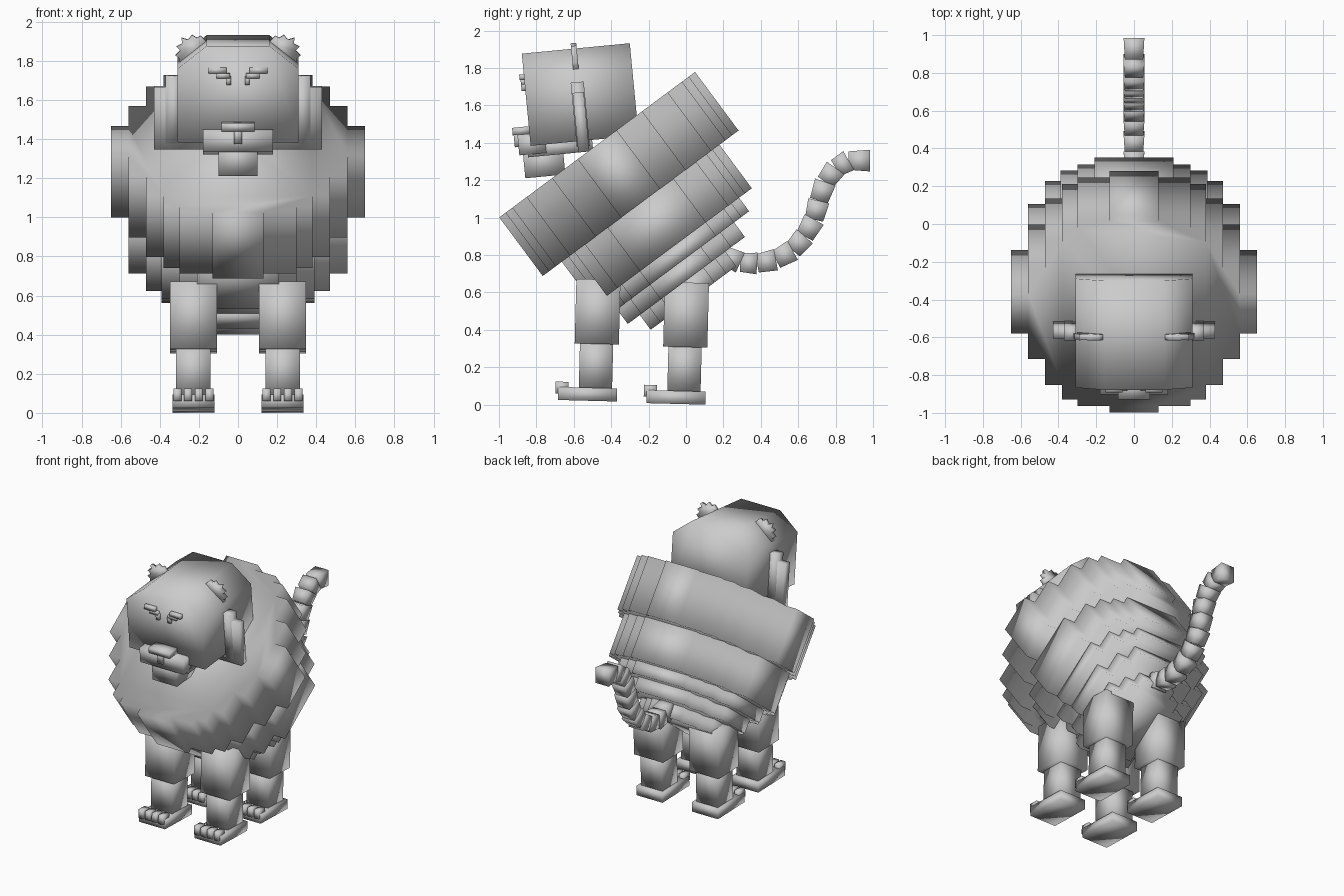
import bpy, bmesh, math
from mathutils import Matrix, Vector

if "Cube" in bpy.data.objects:
    bpy.data.objects.remove(bpy.data.objects["Cube"])

grey = bpy.data.materials.new("stone_grey")
grey.diffuse_color = (0.6, 0.6, 0.6, 1)
grey.use_nodes = True
grey.node_tree.nodes["Principled BSDF"].inputs["Base Color"].default_value = grey.diffuse_color


def finish(name, bm, matrix=Matrix()):
    bmesh.ops.recalc_face_normals(bm, faces=bm.faces)
    for f in bm.faces:
        f.smooth = True
    bm.transform(matrix)
    mesh = bpy.data.meshes.new(name)
    bm.to_mesh(mesh)
    bm.free()
    mesh.materials.append(grey)
    ob = bpy.data.objects.new(name, mesh)
    bpy.context.collection.objects.link(ob)
    return ob


def add_box(bm, x, y, z):
    """Box from (low, high) ranges."""
    v = bmesh.ops.create_cube(bm, size=1)["verts"]
    for p in v:
        p.co = Vector([r[0] if c < 0 else r[1] for c, r in zip(p.co, (x, y, z))])
    return v


def boxes(name, ranges, matrix=Matrix()):
    bm = bmesh.new()
    for r in ranges:
        add_box(bm, *r)
    return finish(name, bm, matrix)


def prism(name, outline, axis, low, high, matrix=Matrix()):
    """Extrude an outline along y or z."""
    bm = bmesh.new()
    def at(p, h):
        return (p[0], h, p[1]) if axis == "y" else (p[0], p[1], h)
    a = [bm.verts.new(at(p, low)) for p in outline]
    b = [bm.verts.new(at(p, high)) for p in outline]
    bm.faces.new(a)
    bm.faces.new(b)
    for i in range(len(a)):
        j = (i + 1) % len(a)
        bm.faces.new((a[i], a[j], b[j], b[i]))
    return finish(name, bm, matrix)


def stepped_disc(pairs, shift):
    """Stepped circle outline from (half width, half height) pairs, widest first."""
    quarter = []
    for i, (w, h) in enumerate(pairs):
        quarter.append((w, h))
        if i + 1 < len(pairs):
            quarter.append((pairs[i + 1][0], h))
    flip = quarter[::-1]
    pts = (quarter + [(-x, y) for x, y in flip]
           + [(-x, -y) for x, y in quarter] + [(x, -y) for x, y in flip])
    return [(x, y + shift) for x, y in pts]


# Mane and body: tilted stack of stepped discs shrinking to the rear
tilt = Matrix.Translation((0, -0.475, 1.39)) @ Matrix.Rotation(math.radians(36.6), 4, "X")
layers = [
    ("mane", 0, 0.39, 0, [(.65, .13), (.56, .30), (.47, .47), (.38, .565), (.30, .61), (.13, .652)]),
    ("body_front", 0.39, 0.68, 0, [(.56, .22), (.47, .37), (.39, .44), (.30, .48), (.21, .525)]),
    ("body_middle", 0.68, 0.77, 0, [(.47, .22), (.39, .34), (.30, .39), (.21, .44)]),
    ("body_rear", 0.77, 0.867, -.05, [(.39, .17), (.30, .30), (.21, .39)]),
    ("rump", 0.867, 0.965, -.075, [(.30, .14), (.21, .22), (.13, .285)]),
]
for name, near, far, shift, pairs in layers:
    prism(name, stepped_disc(pairs, shift), "z", -far, -near, tilt)

# Legs with paws and four toes
for side, sx in (("left", 1), ("right", -1)):
    for end, y, lift in (("front", -0.485, 0.02), ("back", -0.012, 0.003)):
        lean = (Matrix.Translation((sx * 0.228, y, lift)) @ Matrix.Rotation(math.radians(-1.5), 4, "X"))
        boxes(f"{end}_{side}_upper_leg", [((-.12, .12), (-.118, .118), (.305, .65))], lean)
        boxes(f"{end}_{side}_lower_leg", [((-.088, .088), (-.09, .088), (.07, .33))], lean)
        boxes(f"{end}_{side}_paw", [((-.107, .107), (-.20, .115), (0, .07))], lean)
        boxes(f"{end}_{side}_toes",
              [((c - .02, c + .02), (-.215, -.145), (.035, .098)) for c in (-.082, -.027, .027, .082)], lean)

# Head frame leans slightly forward
head = Matrix.Translation((0, -0.57, 1.6)) @ Matrix.Rotation(math.radians(5.5), 4, "X")
prism("skull", [(-.31, -.19), (.31, -.19), (.31, .187), (.16, .305), (-.16, .305), (-.31, .187)],
      "y", -.28, .30, head)
boxes("muzzle", [((-.18, .18), (-.345, -.2), (-.235, -.125))], head)
boxes("nose", [((-.085, .085), (-.37, -.26), (-.125, -.085)),
               ((-.02, .02), (-.365, -.32), (-.19, -.11))], head)
boxes("chin", [((-.10, .10), (-.325, -.11), (-.36, -.20))], head)
boxes("jaw", [((-.18, .18), (-.30, .05), (-.25, -.17))], head)

for side, sx in (("left", 1), ("right", -1)):
    mirror = head @ Matrix.Diagonal((sx, 1, 1, 1))
    # Cheek fur
    boxes(f"{side}_cheek", [((.18, .43), (-.03, .03), (-.25, .07)),
                            ((.29, .37), (-.035, .035), (-.22, .125))], mirror)
    # Brow with inner corner
    boxes(f"{side}_brow", [((.06, .15), (-.305, -.27), (.165, .195)),
                           ((.04, .11), (-.30, -.27), (.14, .165)),
                           ((.035, .06), (-.30, -.27), (.105, .15))], mirror)
    # Ear with a ragged tip
    prism(f"{side}_ear", [(.17, .15), (.30, .15), (.30, .215), (.32, .23), (.295, .255), (.315, .275),
                          (.285, .29), (.29, .32), (.255, .31), (.235, .335), (.21, .32),
                          (.19, .33), (.16, .30)], "y", -.015, .015, mirror)

# Tail: chain of slightly flared boxes along a curve
path = [(.20, .80), (.29, .76), (.38, .755), (.48, .775), (.57, .825), (.635, .90), (.685, .99),
        (.71, 1.09), (.745, 1.19), (.80, 1.265), (.87, 1.305), (.985, 1.305)]
for i, (p, q) in enumerate(zip(path, path[1:]), 1):
    dy, dz = q[0] - p[0], q[1] - p[1]
    bm = bmesh.new()
    for v in add_box(bm, (-.055, .055), (0, math.hypot(dy, dz)), (-.058, .058)):
        if v.co.y == 0:
            v.co.x *= .88
            v.co.z *= .85
    place = Matrix.Translation((0, *p)) @ Matrix.Rotation(math.atan2(dz, dy), 4, "X")
    finish(f"tail_segment_{i}", bm, place)
